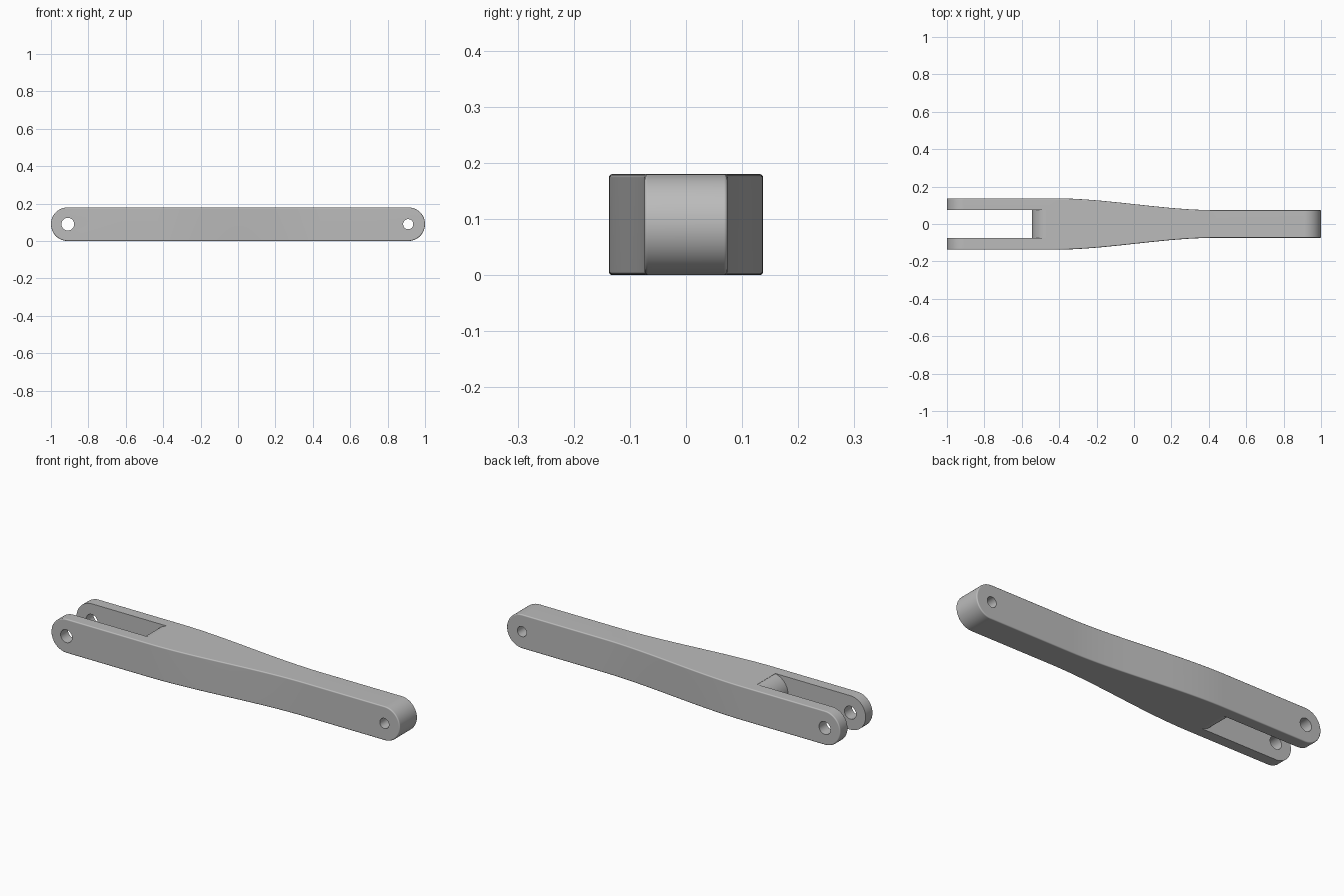
import bpy, bmesh, math

cube = bpy.data.objects.get("Cube")
if cube:
    bpy.data.objects.remove(cube, do_unlink=True)

R = 0.09            # half height and end radius
END = 1 - R         # x of the rounded end centres
WIDE, NARROW = 0.1375, 0.074
SLOT = 0.076

metal = bpy.data.materials.new("grey_metal")
metal.use_nodes = True
metal.diffuse_color = (0.5, 0.5, 0.5, 1)
metal.node_tree.nodes["Principled BSDF"].inputs["Base Color"].default_value = (0.5, 0.5, 0.5, 1)


def prism(name, points, axis, low, high):
    """Extrude a 2D outline along y (points are x, z) or z (points are x, y)."""
    bm = bmesh.new()
    place = (lambda a, b: (a, low, b)) if axis == 'y' else (lambda a, b: (a, b, low))
    face = bm.faces.new([bm.verts.new(place(a, b)) for a, b in points])
    shift = (0, high - low, 0) if axis == 'y' else (0, 0, high - low)
    out = bmesh.ops.extrude_face_region(bm, geom=[face])
    moved = [g for g in out['geom'] if isinstance(g, bmesh.types.BMVert)]
    bmesh.ops.translate(bm, verts=moved, vec=shift)
    bmesh.ops.recalc_face_normals(bm, faces=bm.faces)
    mesh = bpy.data.meshes.new(name)
    bm.to_mesh(mesh)
    bm.free()
    mesh.materials.append(metal)
    obj = bpy.data.objects.new(name, mesh)
    bpy.context.collection.objects.link(obj)
    return obj


def arc(cx, radius, start, stop, steps):
    angles = [math.radians(start + (stop - start) * i / steps) for i in range(steps + 1)]
    return [(cx + radius * math.cos(a), R + radius * math.sin(a)) for a in angles]


def apply_modifier(obj, mod):
    bpy.context.view_layer.objects.active = obj
    bpy.ops.object.modifier_apply(modifier=mod.name)


def boolean(obj, tool, operation):
    mod = obj.modifiers.new("cut", 'BOOLEAN')
    mod.operation, mod.object, mod.solver = operation, tool, 'EXACT'
    apply_modifier(obj, mod)
    bpy.data.objects.remove(tool, do_unlink=True)


# Side outline: a long bar with round ends
arm = prism("lever_arm", arc(END, R, -90, 90, 24) + arc(-END, R, 90, 270, 24), 'y', -0.3, 0.3)

# Plan outline: wide fork end easing into the narrow end
edge = [(-1.2, WIDE)]
for i in range(25):
    t = i / 24
    edge.append((-0.43 + 0.87 * t, WIDE + (NARROW - WIDE) * t * t * (3 - 2 * t)))
edge.append((1.2, NARROW))
plan = prism("plan_tool", edge + [(x, -y) for x, y in reversed(edge)], 'z', -0.2, 0.4)
boolean(arm, plan, 'INTERSECT')

# Softened outer edges
bevel = arm.modifiers.new("soft_edges", 'BEVEL')
bevel.width, bevel.segments = 0.006, 3
bevel.limit_method, bevel.angle_limit = 'ANGLE', math.radians(40)
bevel.use_clamp_overlap = False
apply_modifier(arm, bevel)

# Fork slot that leaves a rounded root
root = arc(-0.455, R, 100, 260, 24)
slot = [(-1.2, 0.4), (root[0][0], 0.4)] + root + [(root[-1][0], -0.2), (-1.2, -0.2)]
boolean(arm, prism("slot_tool", slot, 'y', -SLOT, SLOT), 'DIFFERENCE')

# Pin holes through both ends
for x, radius in ((-END, 0.034), (END, 0.027)):
    circle = arc(x, radius, 0, 360, 32)[:-1]
    boolean(arm, prism("hole_tool", circle, 'y', -0.3, 0.3), 'DIFFERENCE')

bpy.ops.object.select_all(action='DESELECT')
arm.select_set(True)
bpy.context.view_layer.objects.active = arm
bpy.ops.object.shade_smooth_by_angle(angle=math.radians(35))
normals = arm.modifiers.new("clean_shading", 'WEIGHTED_NORMAL')
normals.keep_sharp = True
